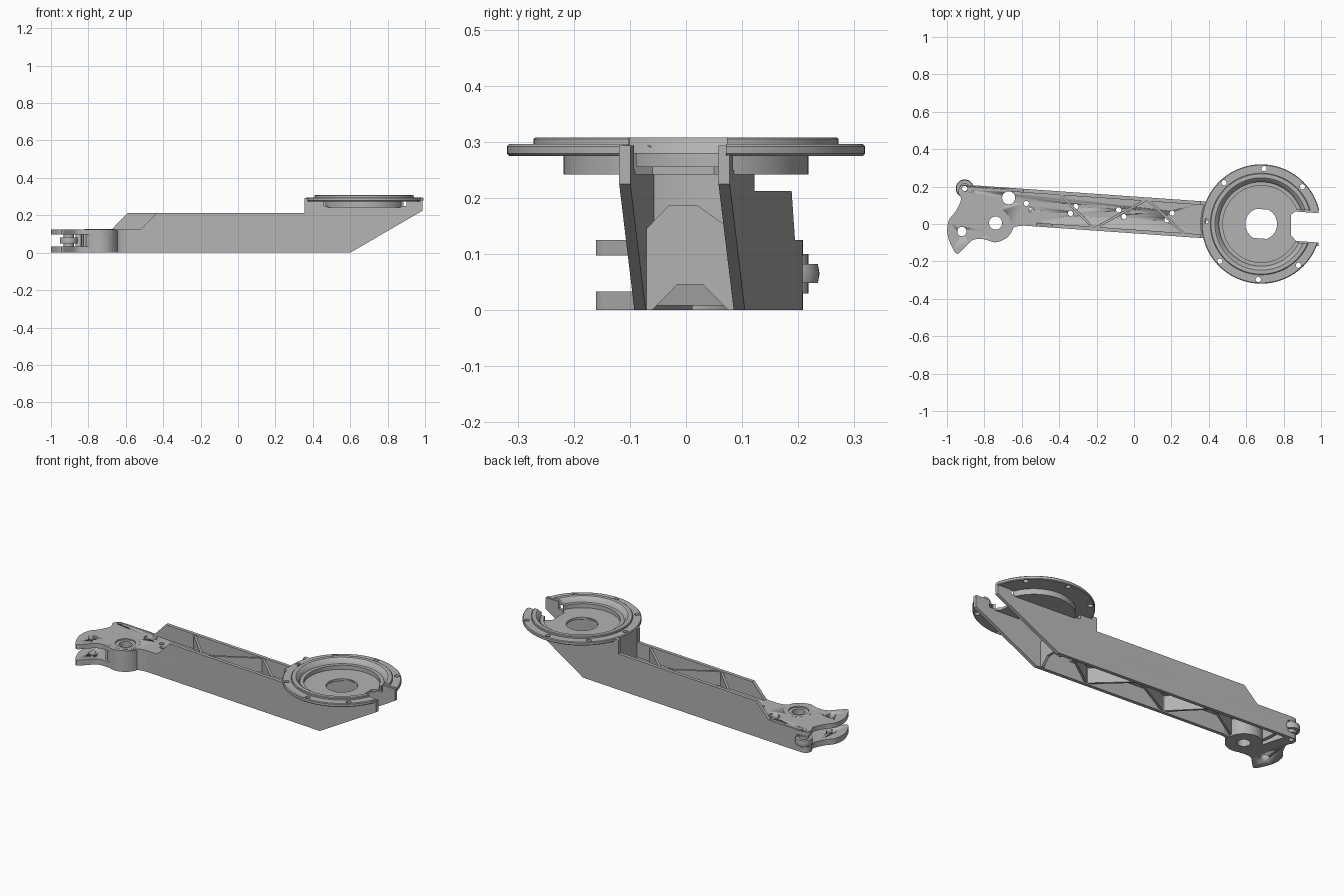
import bpy, bmesh
from math import sin, cos, pi, radians, hypot
from mathutils import Vector

if "Cube" in bpy.data.objects:
    bpy.data.objects.remove(bpy.data.objects["Cube"], do_unlink=True)

grey = bpy.data.materials.new("machined grey")
grey.use_nodes = True
colour = (0.45, 0.45, 0.45, 1)
grey.diffuse_color = colour
grey.node_tree.nodes["Principled BSDF"].inputs["Base Color"].default_value = colour

SLOPE = -0.07            # the beam runs slightly askew in plan
DISH = (0.68, 0.0)
BOSS = (-0.74, 0.005)
POST = (-0.905, 0.19)
WALL = 0.02


def back(x):
    return 0.147 + SLOPE * x


def front(x):
    return -0.05 + SLOPE * x


def finish(name, bm, smooth=True):
    bmesh.ops.recalc_face_normals(bm, faces=bm.faces)
    mesh = bpy.data.meshes.new(name)
    bm.to_mesh(mesh)
    bm.free()
    mesh.materials.append(grey)
    ob = bpy.data.objects.new(name, mesh)
    bpy.context.collection.objects.link(ob)
    if smooth:
        activate(ob)
        bpy.ops.object.shade_smooth_by_angle(angle=radians(30))
    return ob


def activate(ob):
    bpy.ops.object.select_all(action='DESELECT')
    ob.select_set(True)
    bpy.context.view_layer.objects.active = ob


def loft(name, lower, upper, smooth=True):
    """Solid between two matching closed loops."""
    bm = bmesh.new()
    a = [bm.verts.new(p) for p in lower]
    b = [bm.verts.new(p) for p in upper]
    n = len(a)
    bm.faces.new(a)
    bm.faces.new(b)
    for i in range(n):
        bm.faces.new((a[i], a[(i + 1) % n], b[(i + 1) % n], b[i]))
    return finish(name, bm, smooth)


def slab(name, outline, z0, z1):
    return loft(name, [(x, y, z0) for x, y in outline], [(x, y, z1) for x, y in outline])


def circle(c, r, n=32):
    return [(c[0] + r * cos(2 * pi * i / n), c[1] + r * sin(2 * pi * i / n)) for i in range(n)]


def disc(name, c, r, z0, z1, n=32):
    return slab(name, circle(c, r, n), z0, z1)


def strip(name, p, q, width, z0, z1):
    p, q = Vector(p), Vector(q)
    side = (q - p).orthogonal().normalized() * width / 2
    return slab(name, [p + side, p - side, q - side, q + side], z0, z1)


def lathe(name, profile, c, n=72):
    bm = bmesh.new()
    rings = [[bm.verts.new((c[0] + r * cos(2 * pi * i / n), c[1] + r * sin(2 * pi * i / n), z))
              for i in range(n)] for r, z in profile]
    for k in range(len(rings)):
        a, b = rings[k], rings[(k + 1) % len(rings)]
        for i in range(n):
            j = (i + 1) % n
            bm.faces.new((a[i], a[j], b[j], b[i]))
    return finish(name, bm)


def cut(ob, cutters):
    for c in cutters:
        m = ob.modifiers.new("cut", 'BOOLEAN')
        m.operation = 'DIFFERENCE'
        m.solver = 'EXACT'
        m.object = c
        activate(ob)
        bpy.ops.object.modifier_apply(modifier=m.name)
        bpy.data.objects.remove(c, do_unlink=True)


def drill(ob, holes, z0=-0.1, z1=0.4):
    cut(ob, [disc("hole", c, r, z0, z1, 24) for c, r in holes])


# Shaped end of the arm: lug, boss shoulder and post corner
def rounded(points, steps=4):
    """Smooth open path through the points."""
    pts = [Vector(p) for p in points]
    pts = [pts[0]] + pts + [pts[-1]]
    out = []
    for a, b, c, d in zip(pts, pts[1:], pts[2:], pts[3:]):
        for s in range(steps):
            t = s / steps
            out.append(0.5 * (2 * b + (c - a) * t + (2 * a - 5 * b + 4 * c - d) * t ** 2
                              + (3 * b - a - 3 * c + d) * t ** 3))
    return out + [pts[-1]]


end_path = rounded([(-0.87, back(-0.87)), (-0.925, 0.205), (-0.94, 0.17), (-0.925, 0.13), (-0.955, 0.065),
                    (-0.99, 0.02), (-0.998, -0.05), (-0.975, -0.12), (-0.945, -0.16), (-0.905, -0.125),
                    (-0.86, -0.085), (-0.80, -0.082), (-0.74, -0.098), (-0.675, -0.07), (-0.645, -0.02),
                    (-0.59, front(-0.59))])
deck = slab("deck_plate", end_path + [Vector((0.385, front(0.385))), Vector((0.385, back(0.385)))], 0.097, 0.125)
lug = slab("lower_lug", [p for p in end_path if p.x < -0.775], 0, 0.033)

pairs = [(-0.562, 0.092, 1), (-0.325, 0.075, -1), (-0.068, 0.057, 1), (0.19, 0.04, -1)]
small = [((x + s * 0.014, y - s * k * 0.018), 0.014) for x, y, k in pairs for s in (-1, 1)]
pin_hole = ((-0.92, -0.04), 0.025)
post_hole = (POST, 0.014)
drill(deck, small + [((-0.67, 0.14), 0.035), (BOSS, 0.06), pin_hole, post_hole])
drill(lug, [pin_hole, post_hole])

# Boss tube with a shallow counterbore, and the guide post
lathe("pivot_boss", [(0.035, 0), (0.098, 0), (0.098, 0.12), (0.08, 0.12), (0.08, 0.1255),
                     (0.055, 0.1255), (0.055, 0.118), (0.035, 0.118)], BOSS, 48)
lathe("guide_roller", [(0.014, 0.048), (0.045, 0.048), (0.048, 0.065), (0.045, 0.082), (0.014, 0.082)], POST, 32)
lathe("guide_post", [(0.014, 0.03), (0.028, 0.03), (0.028, 0.1), (0.014, 0.1)], POST, 24)
strip("slot_web", (-0.815, -0.06), (-0.83, 0.195), 0.02, 0.02, 0.1)
slab("shoulder_web", [p for p in end_path if p.x > -0.7 and p.y < 0.02]
     + [Vector((-0.59, 0.01)), Vector((-0.65, 0.0)), Vector((-0.69, -0.04))], 0, 0.1)


# Side walls of the beam, rising to carry the dish
def wall(name, edge, inward, start, ramp):
    profile = [(start, 0), (0.6, 0), (0.987, 0.225), (0.987, 0.293), (0.9, 0.293), (0.9, 0.25), (0.46, 0.25),
               (0.46, 0.293), (0.355, 0.293), (0.355, 0.212), (ramp + 0.085, 0.212), (ramp, 0.125), (start, 0.125)]
    loft(name, [(x, edge(x), z) for x, z in profile],
         [(x, edge(x) + inward, z) for x, z in profile], False)


wall("front_wall", front, WALL, -0.6, -0.52)
wall("back_wall", back, -WALL, -0.87, -0.675)

# Zigzag ribs between the walls
nodes = [(-0.40, back(-0.40) - 0.01), (-0.215, front(-0.215) + 0.01),
         (0.07, back(0.07) - 0.01), (0.275, front(0.275) + 0.01)]
for i in range(3):
    strip("rib_%d" % (i + 1), nodes[i], nodes[i + 1], 0.013, 0.008, 0.205)
strip("rib_under_deck", (-0.65, 0.01), nodes[0], 0.013, 0.008, 0.1)
strip("rib_last", nodes[3], (0.5, back(0.5) - 0.01), 0.013, 0.008, 0.1)


# Curved riser closing the beam under the dish
def arc(r):
    top = [(DISH[0] - hypot(r, 0) * cos(a), r * sin(a)) for a in [radians(-20 + 2.5 * i) for i in range(18)]]
    return [p for p in top if front(p[0]) < p[1] < back(p[0])]


slab("curved_riser", arc(0.325) + arc(0.3)[::-1], 0.1, 0.293)

# Cross web with chamfered shoulders and a notch for the ribs
xw = 0.56
section = [(-0.085, 0), (-0.06, 0), (-0.015, 0.046), (0.03, 0.046), (0.075, 0), (0.105, 0),
           (0.1, 0.13), (0.02, 0.187), (-0.03, 0.187), (-0.085, 0.13)]
loft("cross_web", [(xw, y, z) for y, z in section], [(xw + 0.015, y, z) for y, z in section], False)

# Dish: flange, raised rim, stepped bore and centre hole
dish = lathe("bearing_dish", [(0.085, 0.242), (0.218, 0.242), (0.218, 0.275), (0.315, 0.275), (0.319, 0.279),
                              (0.319, 0.292), (0.315, 0.296), (0.272, 0.296), (0.272, 0.305), (0.268, 0.308),
                              (0.247, 0.308), (0.232, 0.296), (0.225, 0.28), (0.205, 0.28), (0.205, 0.256),
                              (0.085, 0.256)], DISH)
notch = [(0.84, -0.06), (0.875, -0.1), (1.1, -0.108), (1.1, 0.066), (0.875, 0.076), (0.84, 0.05)]
cut(dish, [slab("notch", notch, 0.1, 0.4)])
bolts = [radians(42 + 45 * i) for i in range(7)]
drill(dish, [((DISH[0] + 0.297 * cos(a), DISH[1] + 0.297 * sin(a)), 0.014) for a in bolts])
activate(dish)
bpy.ops.object.shade_smooth_by_angle(angle=radians(30))
